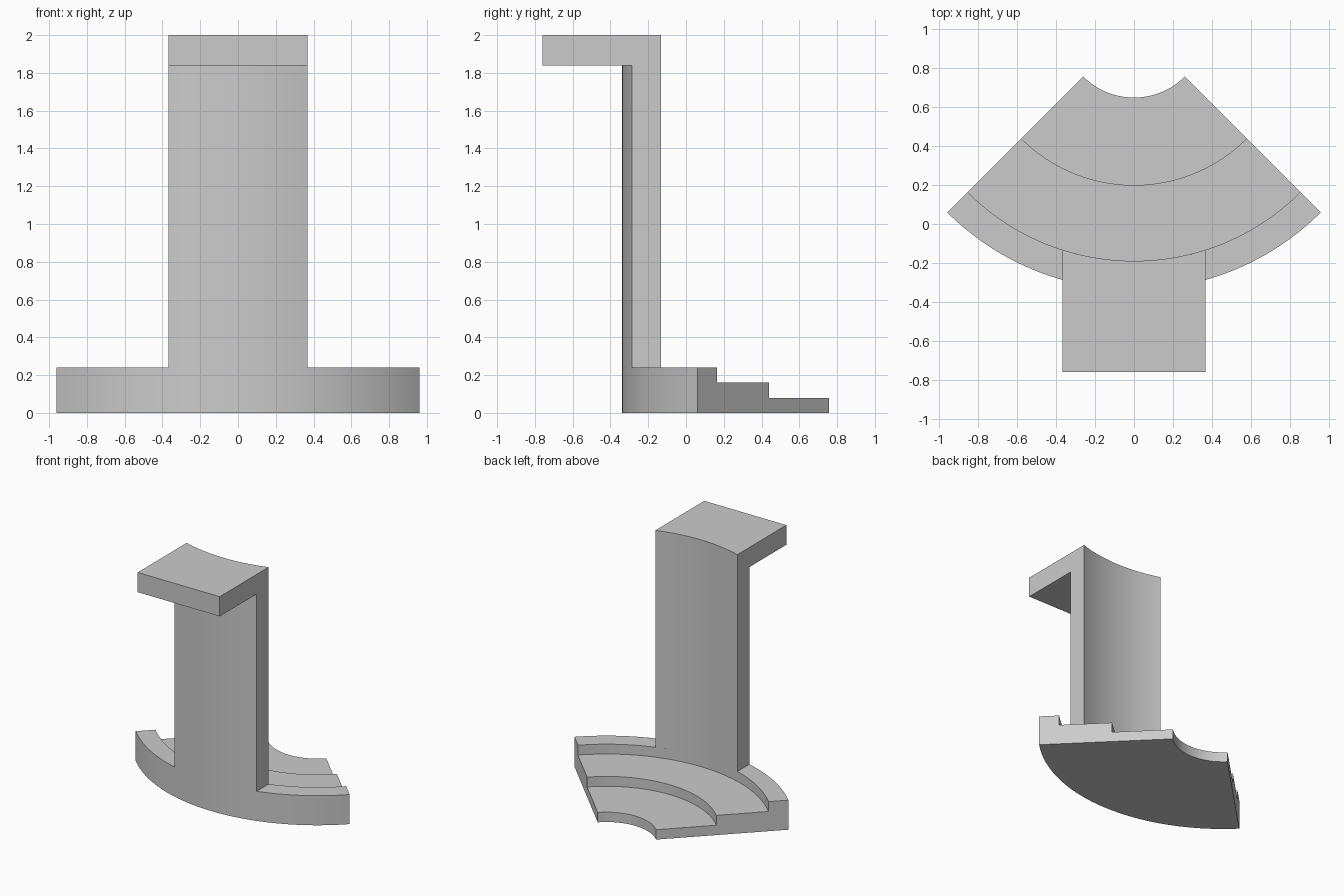
import bpy, bmesh
from math import sin, cos, asin, pi

if "Cube" in bpy.data.objects:
    bpy.data.objects.remove(bpy.data.objects["Cube"], do_unlink=True)

grey = bpy.data.materials.new("light grey")
grey.use_nodes = True
grey.diffuse_color = (0.6, 0.6, 0.6, 1)
grey.node_tree.nodes["Principled BSDF"].inputs["Base Color"].default_value = (0.6, 0.6, 0.6, 1)

CENTRE_Y = 1.02                 # shared axis of all the arcs
R_IN, R_LOW, R_MID, R_OUT = 0.37, 0.82, 1.21, 1.358
STEP = 0.08
HALF_W = 0.368
COLUMN_TOP, TOP, FRONT = 1.84, 2.0, -0.76


def on_arc(r, a, z=0):
    return (r * sin(a), CENTRE_Y - r * cos(a), z)


def arc(r, half_angle, n):
    return [on_arc(r, half_angle * (2 * i / n - 1)) for i in range(n + 1)]


def finish(name, bm):
    bmesh.ops.recalc_face_normals(bm, faces=bm.faces)
    mesh = bpy.data.meshes.new(name)
    bm.to_mesh(mesh)
    bm.free()
    mesh.materials.append(grey)
    obj = bpy.data.objects.new(name, mesh)
    bpy.context.collection.objects.link(obj)
    bpy.ops.object.select_all(action="DESELECT")
    obj.select_set(True)
    bpy.context.view_layer.objects.active = obj
    bpy.ops.object.shade_smooth_by_angle()
    return obj


def sweep(name, profile, half_angle, n):
    """Sweep a closed (radius, height) profile round the axis and cap the ends."""
    bm = bmesh.new()
    rings = []
    for i in range(n + 1):
        a = half_angle * (2 * i / n - 1)
        rings.append([bm.verts.new(on_arc(r, a, z)) for r, z in profile])
    k = len(profile)
    for r0, r1 in zip(rings, rings[1:]):
        for j in range(k):
            bm.faces.new((r0[j], r0[(j + 1) % k], r1[(j + 1) % k], r1[j]))
    bm.faces.new(rings[0])
    bm.faces.new(rings[-1])
    return finish(name, bm)


def prism(name, outline, z0, z1):
    """Extrude a plan outline between two heights."""
    bm = bmesh.new()
    face = bm.faces.new([bm.verts.new((x, y, z0)) for x, y, _ in outline])
    top = bmesh.ops.extrude_face_region(bm, geom=[face])["geom"]
    verts = [v for v in top if isinstance(v, bmesh.types.BMVert)]
    bmesh.ops.translate(bm, verts=verts, vec=(0, 0, z1 - z0))
    return finish(name, bm)


# Stepped quarter-ring base
sweep("stepped_base",
      [(R_IN, 0), (R_OUT, 0), (R_OUT, 3 * STEP), (R_MID, 3 * STEP),
       (R_MID, 2 * STEP), (R_LOW, 2 * STEP), (R_LOW, STEP), (R_IN, STEP)],
      pi / 4, 48)

# Curved column rising from the rim, cut to straight parallel sides
back = arc(R_MID, asin(HALF_W / R_MID), 20)
front = arc(R_OUT, asin(HALF_W / R_OUT), 20)
prism("curved_column", back + front[::-1], 3 * STEP, COLUMN_TOP)

# Overhanging head with a square front and the column's curved back
prism("overhanging_head", back + [(HALF_W, FRONT, 0), (-HALF_W, FRONT, 0)], COLUMN_TOP, TOP)
